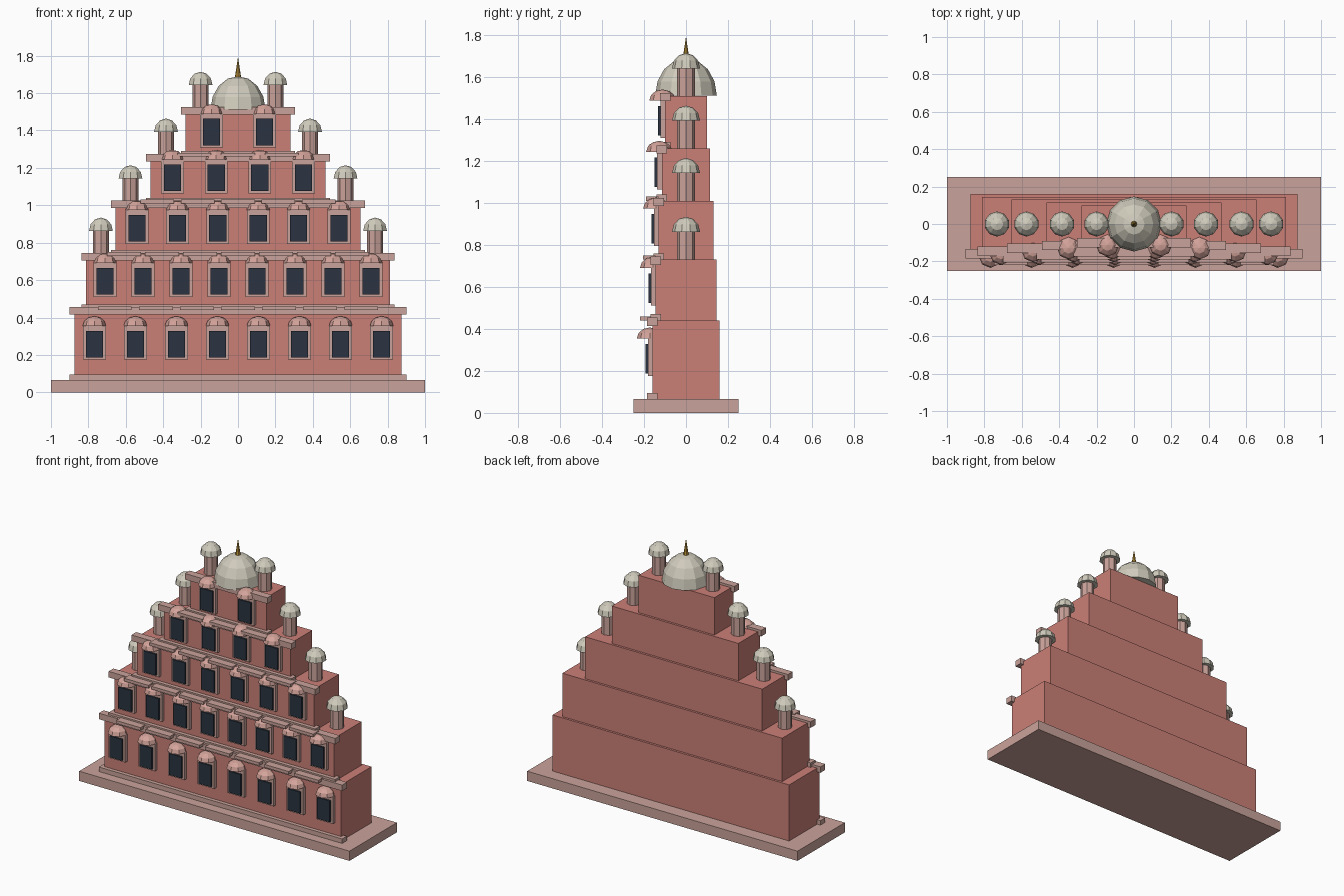
import bpy, bmesh, math
from mathutils import Matrix, Vector

if "Cube" in bpy.data.objects:
    bpy.data.objects.remove(bpy.data.objects["Cube"])


def material(name, rgb):
    m = bpy.data.materials.new(name)
    m.diffuse_color = (*rgb, 1)
    m.use_nodes = True
    m.node_tree.nodes["Principled BSDF"].inputs["Base Color"].default_value = m.diffuse_color
    return m


WALL = material("salmon wall", (0.60, 0.215, 0.185))
TRIM = material("pale stone trim", (0.59, 0.365, 0.325))
HOOD = material("pink hood", (0.66, 0.37, 0.325))
GLASS = material("dark window", (0.024, 0.034, 0.052))
DOME = material("cream dome", (0.63, 0.597, 0.50))
GOLD = material("gold", (0.50, 0.28, 0.04))


def finish(name, bm, mat):
    bmesh.ops.recalc_face_normals(bm, faces=bm.faces)
    me = bpy.data.meshes.new(name)
    bm.to_mesh(me)
    bm.free()
    me.materials.append(mat)
    ob = bpy.data.objects.new(name, me)
    bpy.context.collection.objects.link(ob)
    return ob


def box(name, mat, x, y, z):
    """Box from (low, high) pairs on each axis."""
    bm = bmesh.new()
    size = [b - a for a, b in (x, y, z)]
    mid = [(a + b) / 2 for a, b in (x, y, z)]
    bmesh.ops.create_cube(bm, size=1, matrix=Matrix.Translation(mid) @ Matrix.Diagonal((*size, 1)))
    return finish(name, bm, mat)


def half_dome(name, mat, pos, radius, height, segments, rings):
    """Faceted half sphere with a closed underside."""
    bm = bmesh.new()
    bmesh.ops.create_uvsphere(bm, u_segments=segments, v_segments=rings * 2, radius=1)
    bmesh.ops.bisect_plane(bm, geom=bm.verts[:] + bm.edges[:] + bm.faces[:], dist=1e-4,
                           plane_co=(0, 0, 0), plane_no=(0, 0, 1), clear_inner=True)
    bmesh.ops.holes_fill(bm, edges=[e for e in bm.edges if e.is_boundary])
    bmesh.ops.scale(bm, vec=(radius, radius, height), verts=bm.verts)
    bmesh.ops.translate(bm, vec=pos, verts=bm.verts)
    return finish(name, bm, mat)


def cone(name, mat, pos, r1, r2, height, segments):
    bm = bmesh.new()
    bmesh.ops.create_cone(bm, cap_ends=True, segments=segments, radius1=r1, radius2=r2, depth=height,
                          matrix=Matrix.Translation(Vector(pos) + Vector((0, 0, height / 2))))
    return finish(name, bm, mat)


def window(x, wall_y, z):
    """Framed dark window with a small domed hood, centred on the pane."""
    box("window_frame", TRIM, (x - .061, x + .061), (wall_y - .022, wall_y + .01), (z - .083, z + .1))
    box("window_pane", GLASS, (x - .046, x + .046), (wall_y - .034, wall_y - .015), (z - .071, z + .071))
    half_dome("window_hood", HOOD, (x, wall_y - .012, z + .097), .0625, .052, 8, 3)


# Plinth
box("plinth", TRIM, (-1, 1), (-.25, .25), (0, .065))

# Tiers: half width, half depth, bottom, top, window count, outermost window x, pane centre z
TIERS = [
    (.875, .160, .065, .44, 8, .768, .258),
    (.813, .145, .44, .73, 8, .711, .594),
    (.655, .130, .73, 1.01, 6, .540, .877),
    (.468, .115, 1.01, 1.26, 4, .350, .147 + 1),
    (.280, .100, 1.26, 1.51, 2, .1415, 1.392),
]
for i, (hw, hd, z0, z1, n, wx, wz) in enumerate(TIERS):
    box("tier_wall", WALL, (-hw, hw), (-hd, hd), (z0, z1))
    band_x, band_y = (-hw - .025, hw + .025), (-hd - .025, -hd + .025)
    box("tier_foot_band", TRIM, band_x, band_y, (z0, z0 + .03))
    box("tier_cornice", TRIM, band_x, band_y, (z1 - .025, z1 + .015))
    step = 2 * wx / (n - 1)
    for k in range(n):
        window(-wx + k * step, -hd, wz)
    # Ledges between neighbouring windows
    if i < 4:
        for k in range(n - 1):
            x = -wx + (k + .5) * step
            box("ledge", TRIM, (x - .09, x + .09), (-hd - .06, -hd), (z1, z1 + .02))

# Corner turrets
for x, z in ((.733, .73), (.575, 1.01), (.385, 1.26), (.2, 1.51)):
    for side in (-1, 1):
        cone("turret_shaft", TRIM, (side * x, 0, z), .043, .043, .135, 8)
        half_dome("turret_dome", DOME, (side * x, 0, z + .132), .067, .072, 10, 3)

# Crowning dome and spire
half_dome("main_dome", DOME, (0, 0, 1.512), .147, .178, 12, 4)
cone("spire", GOLD, (0, 0, 1.675), .018, 0, .118, 8)
